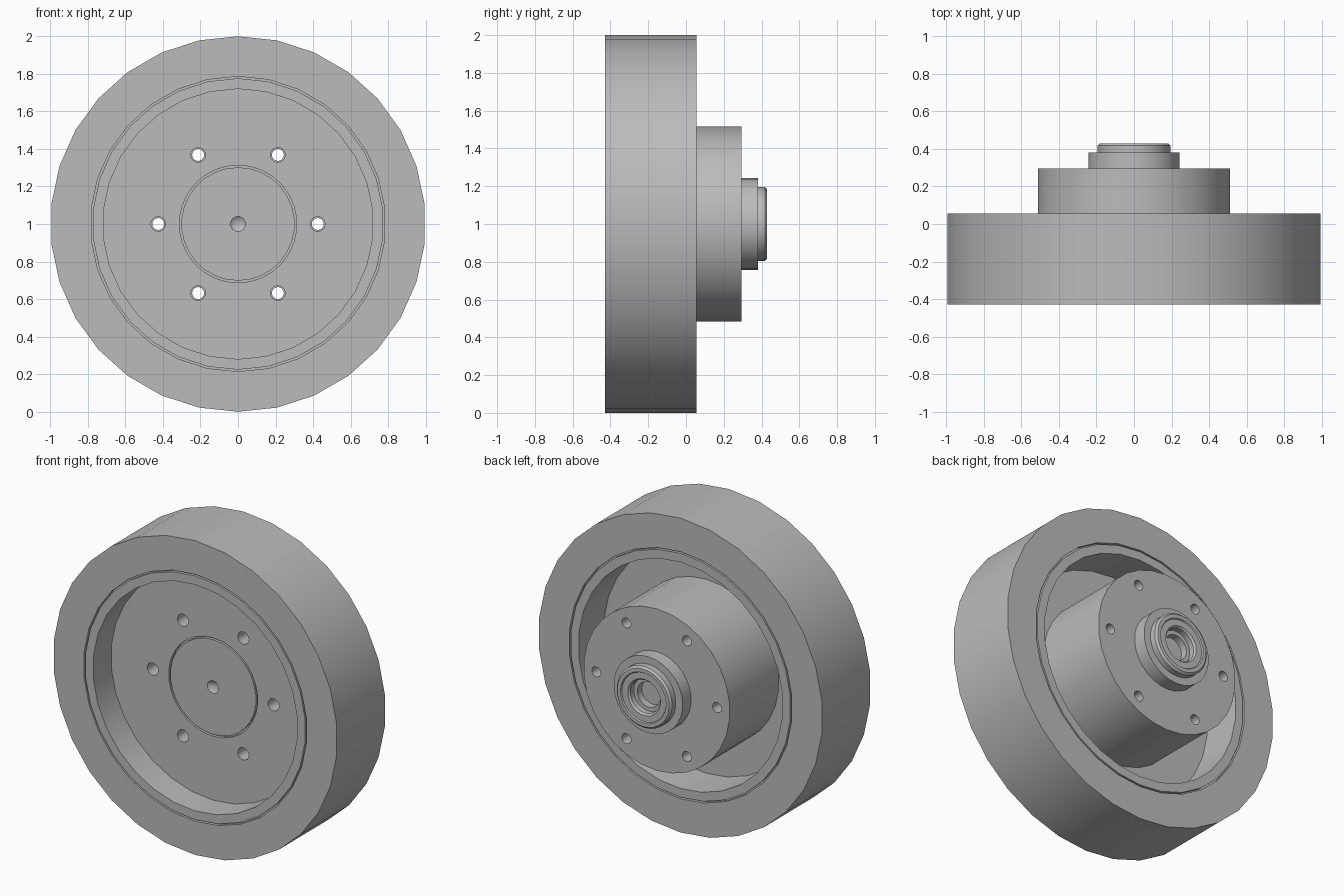
import bpy, bmesh
from math import cos, sin, pi, radians

cube = bpy.data.objects.get("Cube")
if cube:
    bpy.data.objects.remove(cube, do_unlink=True)

grey = bpy.data.materials.new("plain grey")
grey.use_nodes = True
colour = (0.5, 0.5, 0.5, 1)
grey.diffuse_color = colour
grey.node_tree.nodes["Principled BSDF"].inputs["Base Color"].default_value = colour

AXLE_Z = 1.0


def lathe(name, profile, cx=0.0, cz=AXLE_Z, sides=30):
    """Spin a closed (radius, y) profile around a line parallel to y."""
    bm = bmesh.new()
    rings = []
    for i in range(sides):
        a = pi / 2 + 2 * pi * i / sides
        rings.append([bm.verts.new((cx + r * cos(a), y, cz + r * sin(a)))
                      for r, y in profile])
    count = len(profile)
    for i in range(sides):
        here, there = rings[i], rings[(i + 1) % sides]
        for j in range(count):
            k = (j + 1) % count
            if profile[j][0] == 0 and profile[k][0] == 0:
                continue
            bm.faces.new((here[j], here[k], there[k], there[j]))
    bmesh.ops.remove_doubles(bm, verts=bm.verts, dist=1e-5)
    bmesh.ops.recalc_face_normals(bm, faces=bm.faces)
    mesh = bpy.data.meshes.new(name)
    bm.to_mesh(mesh)
    bm.free()
    mesh.materials.append(grey)
    obj = bpy.data.objects.new(name, mesh)
    bpy.context.collection.objects.link(obj)
    return obj


def activate(obj):
    bpy.ops.object.select_all(action='DESELECT')
    obj.select_set(True)
    bpy.context.view_layer.objects.active = obj


FRONT, BACK = -0.43, 0.055      # tyre faces
WEB_F, WEB_B = -0.25, -0.2      # web between rim and hub
HUB_B = 0.295                   # rear hub face

# Tyre band, with a narrow seam left between it and the rim on both sides
tyre = lathe("tyre", [(1, FRONT), (1, BACK), (0.786, BACK), (0.786, BACK - 0.02),
                      (0.77, BACK - 0.02), (0.77, FRONT + 0.02),
                      (0.786, FRONT + 0.02), (0.786, FRONT)])

# Rim, web and hub in one turned piece, with a seam around the centre plate
wheel = lathe("rim_and_hub", [
    (0, WEB_F + 0.03), (0.04, WEB_F), (0.302, WEB_F), (0.302, WEB_F + 0.02),
    (0.313, WEB_F + 0.02), (0.313, WEB_F), (0.72, WEB_F), (0.72, FRONT),
    (0.776, FRONT), (0.776, BACK), (0.72, BACK), (0.72, WEB_B),
    (0.515, WEB_B), (0.515, HUB_B), (0, HUB_B)])

# Six stepped bolt holes through web and hub
for i in range(6):
    a = i * pi / 3
    cutter = lathe("bolt_hole_cutter",
                   [(0, -0.4), (0.039, -0.4), (0.039, -0.1), (0.032, -0.1),
                    (0.032, 0.4), (0, 0.4)],
                   0.425 * cos(a), AXLE_Z + 0.425 * sin(a), 16)
    cutter.hide_render = True
    mod = wheel.modifiers.new("bolt_hole", 'BOOLEAN')
    mod.operation = 'DIFFERENCE'
    mod.solver = 'EXACT'
    mod.object = cutter
    activate(wheel)
    bpy.ops.object.modifier_apply(modifier=mod.name)
    bpy.data.objects.remove(cutter, do_unlink=True)

# Rear boss: collar, chamfered bearing end and stepped bore
boss = lathe("rear_boss", [
    (0, HUB_B), (0.243, HUB_B), (0.243, 0.38), (0.195, 0.38), (0.195, 0.418),
    (0.183, 0.43), (0.16, 0.43), (0.155, 0.422), (0.115, 0.422), (0.105, 0.41),
    (0.105, 0.375), (0.08, 0.375), (0.08, 0.33), (0, 0.33)])

for obj in (tyre, wheel, boss):
    activate(obj)
    bpy.ops.object.shade_smooth_by_angle(angle=radians(30))
